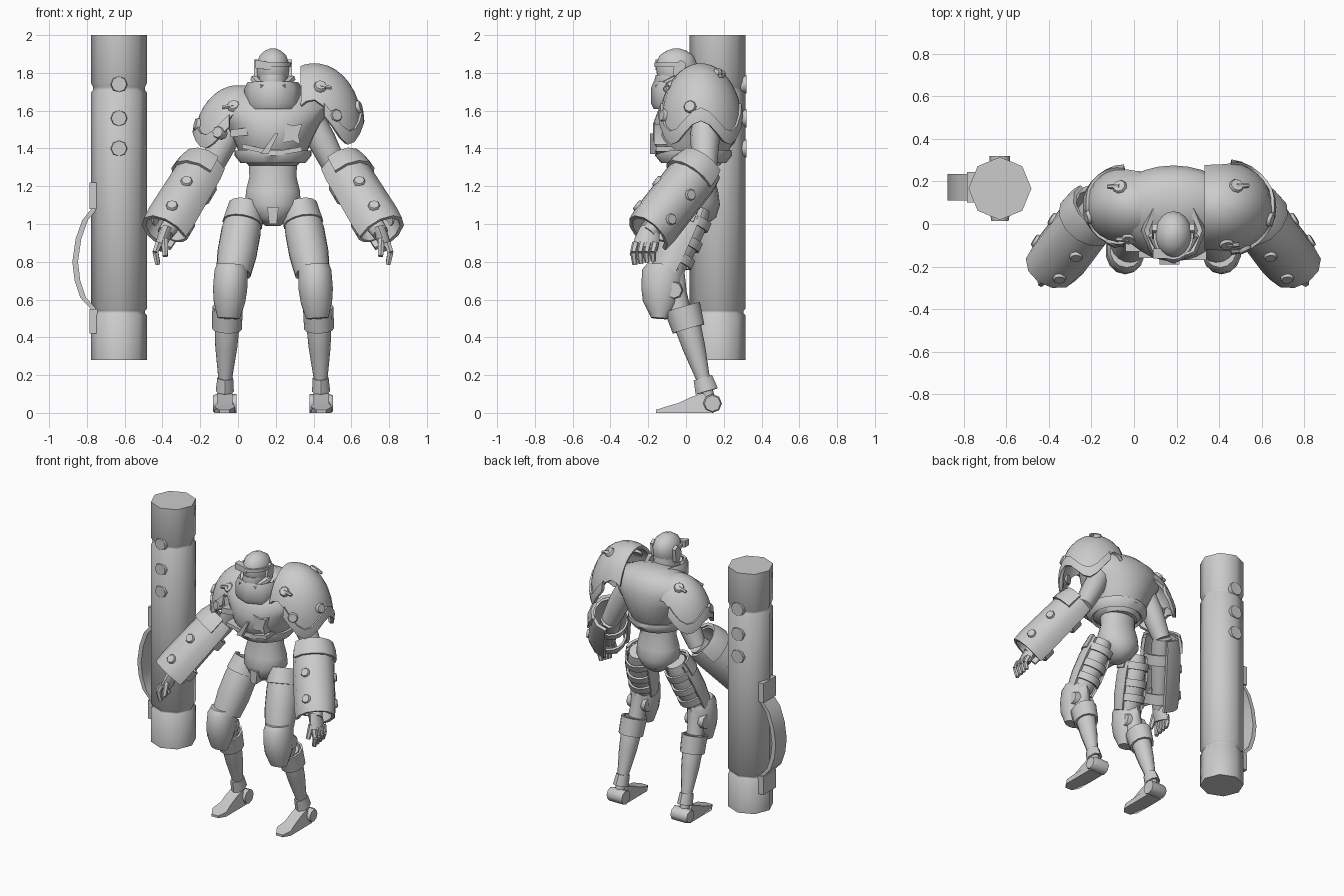
import bpy, bmesh, math
from mathutils import Vector as V

if "Cube" in bpy.data.objects:
    bpy.data.objects.remove(bpy.data.objects["Cube"])

GREY = bpy.data.materials.new("plain grey")
GREY.use_nodes = True
GREY.diffuse_color = (0.6, 0.6, 0.6, 1)
GREY.node_tree.nodes["Principled BSDF"].inputs["Base Color"].default_value = (0.6, 0.6, 0.6, 1)
CX = 0.185  # body centre line
SHARP = math.radians(50)


def finish(name, bm, thick=0):
    """Smooth shading with hard edges kept, optional shell thickness."""
    bmesh.ops.recalc_face_normals(bm, faces=bm.faces)
    for f in bm.faces:
        f.smooth = True
    for e in bm.edges:
        e.smooth = e.calc_face_angle(0) < SHARP
    me = bpy.data.meshes.new(name)
    bm.to_mesh(me)
    bm.free()
    me.materials.append(GREY)
    ob = bpy.data.objects.new(name, me)
    bpy.context.collection.objects.link(ob)
    if thick:
        mod = ob.modifiers.new("thickness", "SOLIDIFY")
        mod.thickness, mod.offset = thick, 0
        split = ob.modifiers.new("hard edges", "EDGE_SPLIT")
        split.split_angle = SHARP
    return ob


def frame(a, b, hint, s):
    w = (b - a).normalized()
    hint = V(hint)
    u = (hint - w * hint.dot(w)).normalized()
    return u, w.cross(u) * s


def skin(bm, rings, closed):
    for r0, r1 in zip(rings, rings[1:]):
        for k in range(len(r0) if closed else len(r0) - 1):
            j = (k + 1) % len(r0)
            bm.faces.new((r0[k], r0[j], r1[j], r1[k]))


def tube(name, a, b, prof, n=10, hint=(0, -1, 0), s=1, arc=180, mid=0, thick=0):
    """Rings (t, radius along hint, radius across[, shift along hint]) from a to b."""
    a, b = V(a), V(b)
    u, v = frame(a, b, hint, s)
    full = arc >= 180
    bm = bmesh.new()
    rings = []
    for t, ru, rv, *off in prof:
        c = a.lerp(b, t) + u * (off[0] if off else 0)
        ring = []
        for k in range(n if full else n + 1):
            ang = math.radians(mid - arc + 2 * arc * k / n)
            ring.append(bm.verts.new(c + u * math.cos(ang) * ru + v * math.sin(ang) * rv))
        rings.append(ring)
    skin(bm, rings, full)
    if full and not thick:
        bm.faces.new(rings[0])
        bm.faces.new(rings[-1])
    return finish(name, bm, thick)


def disc(name, pos, normal, r, h, n=8):
    pos, normal = V(pos), V(normal).normalized()
    hint = (0, 0, 1) if abs(normal.z) < 0.9 else (1, 0, 0)
    tube(name, pos - normal * h, pos + normal * h, [(0, r, r), (0.85, r, r), (1, r * .85, r * .85)], n, hint)


def prism(name, pts, axis, lo, hi):
    """Extrude a profile in (y, z) along x, or in (x, z) along y."""
    bm = bmesh.new()
    place = (lambda p, d: (d, p[0], p[1])) if axis == "x" else (lambda p, d: (p[0], d, p[1]))
    ends = [[bm.verts.new(place(p, d)) for p in pts] for d in (lo, hi)]
    for e in ends:
        bm.faces.new(e)
    skin(bm, ends, True)
    return finish(name, bm)


def shoulder(name, s, c, radii, xin, ztop, zmid, dip):
    """Ellipsoid shell whose lower edge arches over the arm, cut flat at xin."""
    bm = bmesh.new()
    columns = []
    for k in range(32):
        phi = 2 * math.pi * k / 32
        low = zmid - dip * math.sin(2 * phi) ** 2 + .06 * (1 - math.cos(phi))
        top = min(.995, (ztop + low - zmid - c.z) / radii.z)
        t0, t1 = math.asin(top), math.asin((low - c.z) / radii.z)
        columns.append([bm.verts.new(c + V((s * radii.x * math.cos(phi) * math.cos(t),
                                            radii.y * math.sin(phi) * math.cos(t), radii.z * math.sin(t))))
                        for t in [t0 + (t1 - t0) * i / 7 for i in range(8)]])
    skin(bm, columns + columns[:1], False)
    if ztop > c.z + radii.z:
        bm.faces.new([col[0] for col in columns])
    bmesh.ops.bisect_plane(bm, geom=bm.verts[:] + bm.edges[:] + bm.faces[:],
                           plane_co=(xin, 0, 0), plane_no=(s, 0, 0), clear_inner=True)
    finish(name, bm, 0.022)


# Launcher tube with grooves, buttons and handle
R, G, LX, LY = 0.148, 0.138, -0.63, 0.167
tube("launcher_tube", (LX, LY, 0.28), (LX, LY, 2),
     [(0, R, R), (.138, R, R), (.144, G, G), (.152, G, G), (.158, R, R),
      (.823, R, R), (.831, G, G), (.84, G, G), (.852, R, R), (1, R, R)], 8)
for z in (1.74, 1.56, 1.40):
    disc("launcher_button", (LX, LY, z), (0, -1, 0), 0.048, 0.152)
path = [(-.76, 1.1), (-.825, 1.02), (-.86, .92), (-.877, .8), (-.865, .7), (-.835, .61), (-.76, .53)]
prism("launcher_handle", path + [(x + .03, z) for x, z in reversed(path)], "y", .11, .235)
for lo, hi in ((1.08, 1.22), (.42, .55)):
    prism("handle_mount", [(-.785, lo), (-.745, lo), (-.745, hi), (-.785, hi)], "y", .1, .245)

# Torso, waist and pelvis
tube("torso", (CX, .05, 1.31), (CX, .05, 1.75),
     [(0, .13, .13), (.1, .17, .17, .01), (.3, .215, .205, .01), (.5, .225, .25), (.68, .21, .305, -.015),
      (.85, .165, .265, -.04), (.95, .11, .17, -.05), (1, .05, .08, -.05)], 28)
tube("torso_rim", (CX, .04, 1.33), (CX, .04, 1.39), [(0, .165, .165), (.6, .195, .195), (1, .19, .195)], 24, thick=.02)
tube("waist", (CX, .05, 1.36), (CX, .05, .99),
     [(0, .1, .13), (.3, .1, .127), (.5, .12, .145), (.7, .13, .15), (.88, .11, .1), (1, .05, .04)], 18)
prism("crotch_guard", [(.155, 1.09), (.215, 1.09), (.205, 1), (.165, 1)], "y", -.09, 0)

# Chest fittings
prism("chest_pouch", [(-.04, 1.46), (.055, 1.47), (.055, 1.51), (-.04, 1.5)], "y", -.13, -.02)
prism("chest_plate", [(.24, 1.43), (.29, 1.44), (.33, 1.42), (.32, 1.47), (.34, 1.53), (.29, 1.52), (.24, 1.54), (.25, 1.48)],
      "y", -.17, -.05)
prism("chest_fin", [(.12, 1.37), (.16, 1.37), (.215, 1.48), (.195, 1.48)], "y", -.19, -.1)
prism("chest_belt", [(.02, 1.40), (.2, 1.36), (.34, 1.385), (.34, 1.41), (.2, 1.385), (.02, 1.425)], "y", -.16, -.02)

# Collar and head
tube("collar", (CX, -.035, 1.61), (CX, -.03, 1.745), [(0, .125, .125), (.2, .14, .138), (.75, .142, .14), (1, .13, .125)],
     8, thick=.025)
tube("neck", (CX, -.02, 1.6), (CX, -.04, 1.8), [(0, .09, .085), (1, .09, .075)], 12)
tube("helmet", (CX, -.05, 1.74), (CX, -.05, 1.93),
     [(0, .085, .074), (.3, .105, .085), (.55, .11, .087), (.8, .09, .072), (.94, .05, .042), (1, .015, .012)], 18)
tube("brow_band", (CX, -.05, 1.83), (CX, -.05, 1.855), [(0, .112, .089), (1, .112, .089)], 14, arc=110, thick=.012)
tube("mask", (CX, -.07, 1.69), (CX, -.07, 1.79), [(0, .075, .065), (.6, .1, .078), (1, .09, .076)], 10)
prism("eyepiece", [(.09, 1.825), (.175, 1.815), (.175, 1.855), (.09, 1.87)], "y", -.162, -.115)
for s in (-1, 1):
    prism("ear_guard", [(-.07, 1.74), (-.01, 1.76), (.0, 1.85), (-.03, 1.87), (-.07, 1.82)],
          "x", CX + s * .075, CX + s * .1)
    tube("mask_hose", (CX + s * .05, -.15, 1.72), (CX + s * .1, -.05, 1.77), [(0, .02, .02), (1, .022, .022)], 6)

# Shoulder armour, the left one larger
for side, s, c, radii, zmid, xin, dip in (
        ("left", 1, V((.405, .078, 1.525)), V((.24, .21, .315)), 1.595, .335, .14),
        ("right", -1, V((.005, .085, 1.44)), V((.225, .185, .285)), 1.535, .03, .1)):
    shoulder(side + "_shoulder_dome", s, c, radii, xin, 9, zmid, dip)
    shoulder(side + "_shoulder_rim", s, c, radii * 1.055, c.x + s * .05, zmid + .02, zmid - .05, dip)
    for d in ((.12, -.77, .62), (.45, -.88, .15), (.3, .45, .84), (.95, -.26, .3)):
        d = V((s * d[0], d[1], d[2])).normalized()
        pos = c + V([d[i] * radii[i] for i in range(3)])
        disc(side + "_shoulder_knob", pos, d, .034, .026)
        if d.z > .5:
            across = d.cross(V((0, 1, 0))).normalized() * -s
            tube(side + "_knob_lever", pos + d * .018, pos + d * .018 + across * .06, [(0, .014, .014), (1, .01, .01)], 6)

for s, side in ((1, "left_"), (-1, "right_")):
    def P(x, y, z):
        return V((CX + s * x, y, z))

    # Arm with an open-backed forearm shell
    tube(side + "upper_arm", P(.2, .1, 1.56), P(.345, .1, 1.27),
         [(0, .07, .07), (.4, .078, .075), (.75, .068, .068), (1, .06, .06)], 12)
    a, b, out = P(.36, .075, 1.3), P(.57, -.2, .95), (s, -.3, .5)
    tube(side + "forearm", P(.345, .1, 1.28), b, [(0, .065, .065), (.3, .07, .07), (1, .045, .045)], 10)
    tube(side + "forearm_shell", a, b, [(0, .115, .115), (.15, .125, .125), (.85, .135, .122), (1, .13, .112)],
         8, out, s, 130, thick=.022)
    tube(side + "elbow_plate", a, b, [(-.03, .122, .122), (.08, .138, .138), (.2, .142, .142)], 6, out, s, 85, 10, .02)
    for t in (.2, .75):
        tube(side + "forearm_strap", a, b, [(t, .11, .11), (t + .15, .11, .11)], 6, out, s, 60, 180, .014)
    u, v = frame(a, b, out, s)
    for ang, ts in ((60, (.45, .82)), (-50, (.45, .82))):
        nrm = u * math.cos(math.radians(ang)) + v * math.sin(math.radians(ang))
        for t in ts:
            disc(side + "forearm_button", a.lerp(b, t) + nrm * .124, nrm, .031, .022)

    # Hand
    tube(side + "palm", P(.56, -.19, .98), P(.6, -.215, .87), [(0, .05, .035), (.5, .064, .034), (1, .066, .03)], 8)
    for i in range(4):
        base = P(.605, -.265 + .034 * i, .9)
        knuckle = P(.622, -.278 + .034 * i, .85)
        tube(side + "finger", base, knuckle, [(0, .02, .02), (1, .018, .018)], 6)
        tube(side + "fingertip", knuckle, P(.61, -.27 + .032 * i, .785 + .006 * i), [(0, .018, .018), (1, .014, .014)], 6)
    tube(side + "thumb", P(.575, -.25, .92), P(.57, -.285, .83), [(0, .022, .022), (1, .015, .015)], 6)

    # Thigh with front plate and rear straps
    hip, knee = P(.145, .06, 1.09), P(.22, -.12, .68)
    tube(side + "thigh", hip, knee, [(0, .07, .065), (.2, .09, .08), (.5, .088, .085), (.8, .075, .075), (1, .06, .06)], 14)
    tube(side + "thigh_plate", hip, knee, [(.02, .09, .08), (.3, .105, .097), (.6, .105, .097), (.85, .09, .085)],
         12, (0, -1, 0), s, 115, thick=.016)
    tube(side + "hip_plate", hip, knee, [(-.01, .1, .085), (.22, .115, .1)], 8, (0, -1, 0), s, 100, thick=.016)
    for t in (.12, .38, .6):
        tube(side + "thigh_strap", hip, knee, [(t, .098, .09), (t + .11, .097, .09)], 8, (0, -1, 0), s, 75, 180, .014)

    # Knee guard and joint
    tube(side + "knee_guard", P(.22, -.12, .785), P(.235, -.14, .5),
         [(0, .085, .078), (.12, .11, .09), (.45, .108, .093), (.7, .095, .085), (1, .045, .06)], 14)
    tube(side + "knee_joint", P(.22, -.08, .76), P(.235, -.03, .5), [(0, .07, .06), (.5, .06, .055), (1, .065, .06)], 8)
    disc(side + "knee_disc", P(.23, -.065, .65), (1, 0, 0), .05, .075)

    # Shin, calf band and ankle
    top, ankle = P(.24, -.02, .56), P(.256, .12, .08)
    tube(side + "shin", top, ankle, [(0, .06, .06), (.2, .07, .066), (.45, .06, .058), (.8, .036, .036), (1, .032, .032)], 12)
    tube(side + "calf_band", top, ankle, [(0, .09, .074), (.24, .08, .072)], 12, thick=.014)
    tube(side + "ankle_band", top, ankle, [(.78, .045, .036), (.93, .055, .042)], 8, thick=.012)

    # Foot with heel wheel
    x0 = CX + s * .256
    foot = prism(side + "foot", [(.13, 0), (.13, .06), (.09, .105), (.03, .085), (-.04, .052), (-.11, .032), (-.16, .016), (-.16, 0), (-.11, 0), (.03, 0)],
                 "x", x0 - .058, x0 + .058)
    for p in foot.data.vertices:
        narrow = .45 if p.co.y < -.15 else .7 if p.co.z > .05 else .95
        p.co.x = x0 + (p.co.x - x0) * narrow
    disc(side + "heel_wheel", (x0, .14, .05), (s, 0, 0), .05, .062)
